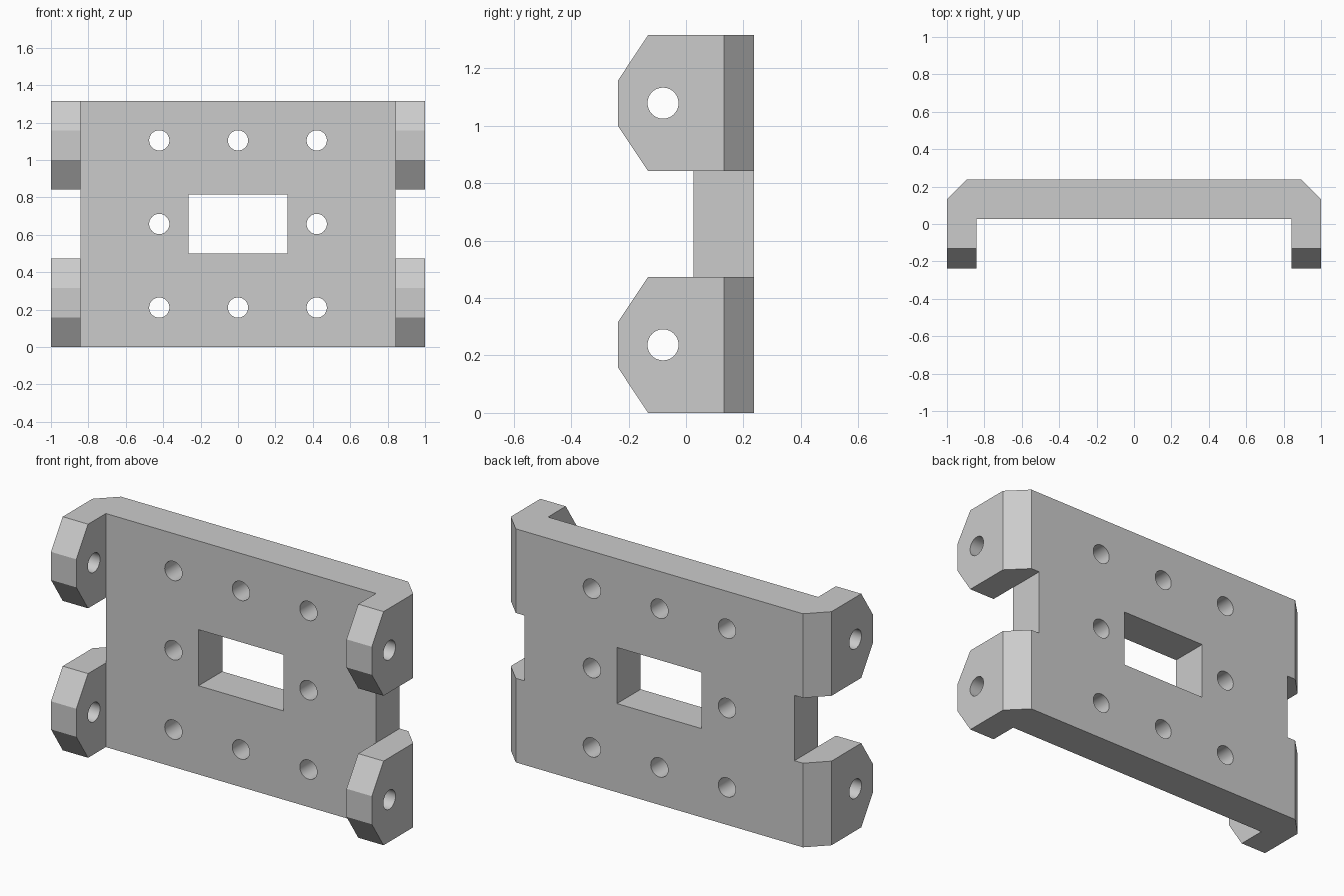
import bpy, bmesh, math

if "Cube" in bpy.data.objects:
    bpy.data.objects.remove(bpy.data.objects["Cube"], do_unlink=True)

HEIGHT, BACK, FRONT = 1.316, 0.237, -0.237
PLATE_Y, INNER_X = 0.026, 0.842
EAR_H, BEVEL_Y, BEVEL_Z = 0.474, -0.132, 0.158


def prism(bm, profile, place, a, b):
    """Extrude a 2D profile between depths a and b; place maps (u, v, depth) to xyz."""
    rings = [[bm.verts.new(place(u, v, d)) for u, v in profile] for d in (a, b)]
    bm.faces.new(rings[0])
    bm.faces.new(rings[1])
    n = len(profile)
    for i in range(n):
        j = (i + 1) % n
        bm.faces.new((rings[0][i], rings[0][j], rings[1][j], rings[1][i]))


def circle(u, v, r, n=48):
    return [(u + r * math.cos(math.tau * i / n), v + r * math.sin(math.tau * i / n))
            for i in range(n)]


def along_x(u, v, d):
    return (d, u, v)


def along_y(u, v, d):
    return (u, d, v)


def along_z(u, v, d):
    return (u, v, d)


def finish(bm, name):
    bmesh.ops.recalc_face_normals(bm, faces=bm.faces)
    mesh = bpy.data.meshes.new(name)
    bm.to_mesh(mesh)
    bm.free()
    obj = bpy.data.objects.new(name, mesh)
    bpy.context.collection.objects.link(obj)
    return obj


# Bracket body: U-shaped plan with chamfered back corners
half = [(INNER_X, PLATE_Y), (INNER_X, FRONT), (1, FRONT), (1, 0.132), (0.895, BACK)]
plan = half + [(-x, y) for x, y in reversed(half)]
bm = bmesh.new()
prism(bm, plan, along_z, 0, HEIGHT)
bracket = finish(bm, "mounting_bracket")

# Cutters: notches between the ears and slanted outer ear corners
cut = bmesh.new()
slope = BEVEL_Z / (BEVEL_Y - FRONT)
far_y = FRONT - 0.1
reach = (BEVEL_Y - far_y) * slope
low, high = EAR_H, HEIGHT - EAR_H
notch = [(BACK + 0.1, low), (BACK + 0.1, high), (BEVEL_Y, high),
         (FRONT, high + BEVEL_Z), (far_y, high + BEVEL_Z),
         (far_y, low - BEVEL_Z), (FRONT, low - BEVEL_Z), (BEVEL_Y, low)]
for side in (-1, 1):
    prism(cut, notch, along_x, side * INNER_X, side * 1.2)
past_y = BEVEL_Y + 0.1
for z, s in ((0, 1), (HEIGHT, -1)):
    corner = [(past_y, z - s * 0.1 * slope), (far_y, z + s * reach),
              (far_y, z - s * 0.1 * slope)]
    prism(cut, corner, along_x, -1.2, 1.2)

# Hinge holes through the ears
for z in (EAR_H / 2, HEIGHT - EAR_H / 2):
    prism(cut, circle(-0.08, z, 0.054), along_x, -1.3, 1.3)

# Central window and the ring of screw holes in the plate
window = [(-0.264, 0.5), (0.264, 0.5), (0.264, 0.816), (-0.264, 0.816)]
prism(cut, window, along_y, 0, 0.4)
for x in (-0.421, 0, 0.421):
    for z in (0.211, 0.658, 1.105):
        if x or z != 0.658:
            prism(cut, circle(x, z, 0.054), along_y, 0, 0.4)
cutter = finish(cut, "bracket_cutter")
cutter.hide_render = True

# Cut the body, then drop the cutter
mod = bracket.modifiers.new("cutouts", "BOOLEAN")
mod.operation = "DIFFERENCE"
mod.solver = "EXACT"
mod.use_self = True
mod.object = cutter
bpy.context.view_layer.objects.active = bracket
bracket.select_set(True)
bpy.ops.object.modifier_apply(modifier=mod.name)
bpy.data.objects.remove(cutter, do_unlink=True)

# Plain grey finish, smooth hole walls with sharp edges
grey = bpy.data.materials.new("light_grey")
grey.use_nodes = True
colour = (0.6, 0.6, 0.6, 1)
grey.diffuse_color = colour
grey.node_tree.nodes["Principled BSDF"].inputs["Base Color"].default_value = colour
bracket.data.materials.clear()
bracket.data.materials.append(grey)
bpy.ops.object.shade_smooth_by_angle(angle=math.radians(30))
